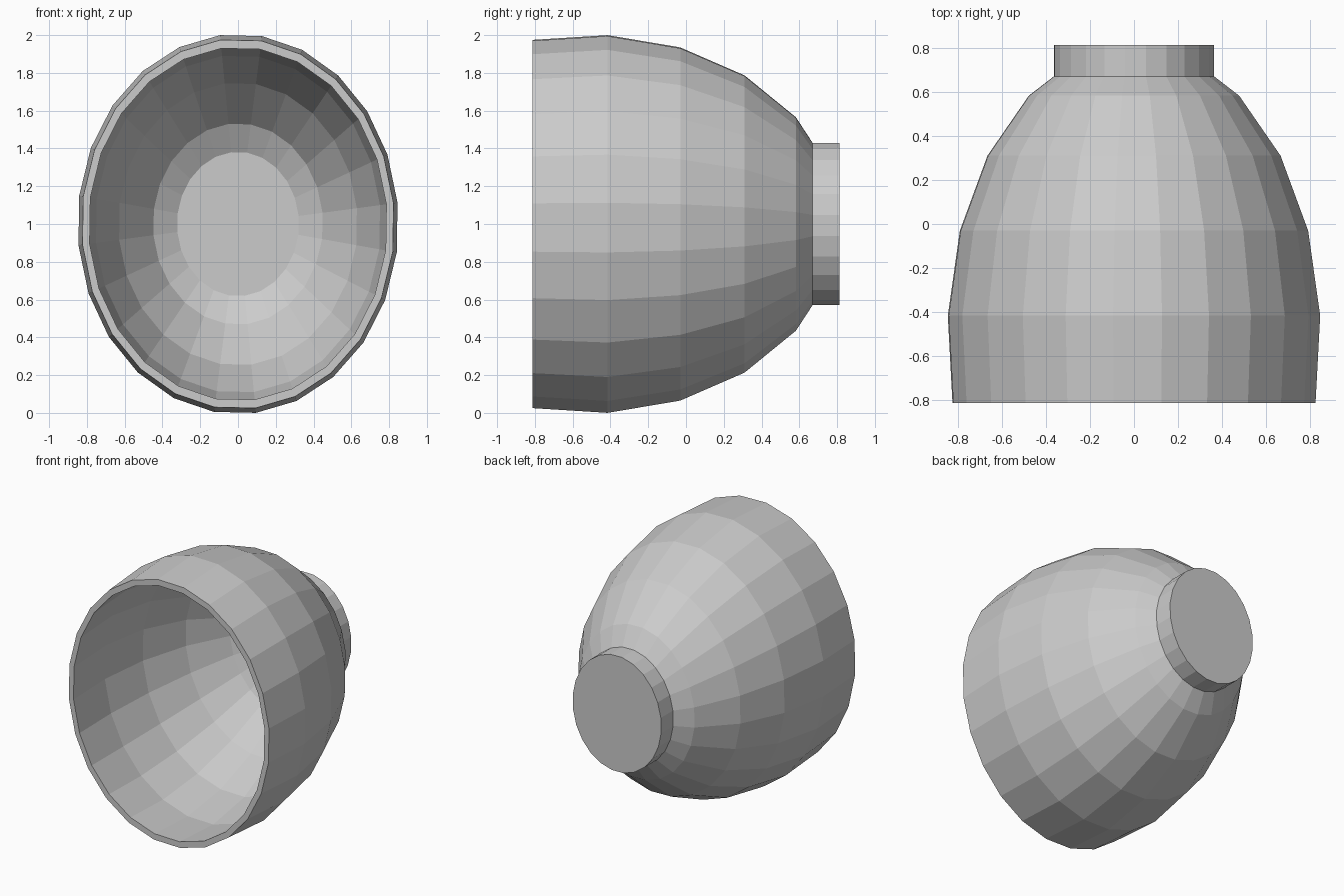
import bpy, bmesh
from math import cos, sin, radians

if "Cube" in bpy.data.objects:
    bpy.data.objects.remove(bpy.data.objects["Cube"])

SIDES = 24
SX, SZ = 0.85, 1.006      # elliptical cross-section
TURN = 6.4                # facet rotation in degrees


def lathe(name, profile, cap_end=False):
    """Spin (radius, y) points into an oval, flat-faceted part along the y axis."""
    bm = bmesh.new()
    rings = []
    for r, y in profile:
        ring = []
        for i in range(SIDES):
            a = radians(TURN + i * 360 / SIDES)
            ring.append(bm.verts.new((SX * r * cos(a), y, 1 + SZ * r * sin(a))))
        rings.append(ring)
    for a, b in zip(rings, rings[1:]):
        for i in range(SIDES):
            j = (i + 1) % SIDES
            bm.faces.new((a[i], a[j], b[j], b[i]))
    if cap_end:
        bm.faces.new(rings[-1])
    bmesh.ops.recalc_face_normals(bm, faces=bm.faces)
    mesh = bpy.data.meshes.new(name)
    bm.to_mesh(mesh)
    bm.free()
    obj = bpy.data.objects.new(name, mesh)
    bpy.context.collection.objects.link(obj)
    return obj


# Thick-walled bowl: inside floor, out to the rim, back along the outside,
# then the collar with its flat end
inner = [(0.38, 0.625), (0.53, 0.545), (0.745, 0.285), (0.89, -0.045),
         (0.95, -0.42), (0.93, -0.812)]
outer = [(0.975, -0.812), (1.0, -0.415), (0.935, -0.03), (0.787, 0.31),
         (0.565, 0.582), (0.43, 0.67)]
collar = [(0.43, 0.812)]
body = lathe("bowl_with_collar", inner + outer + collar, cap_end=True)

# Close the inside floor
bm = bmesh.new()
bm.from_mesh(body.data)
bmesh.ops.holes_fill(bm, edges=[e for e in bm.edges if e.is_boundary], sides=0)
bmesh.ops.recalc_face_normals(bm, faces=bm.faces)
bm.to_mesh(body.data)
bm.free()
